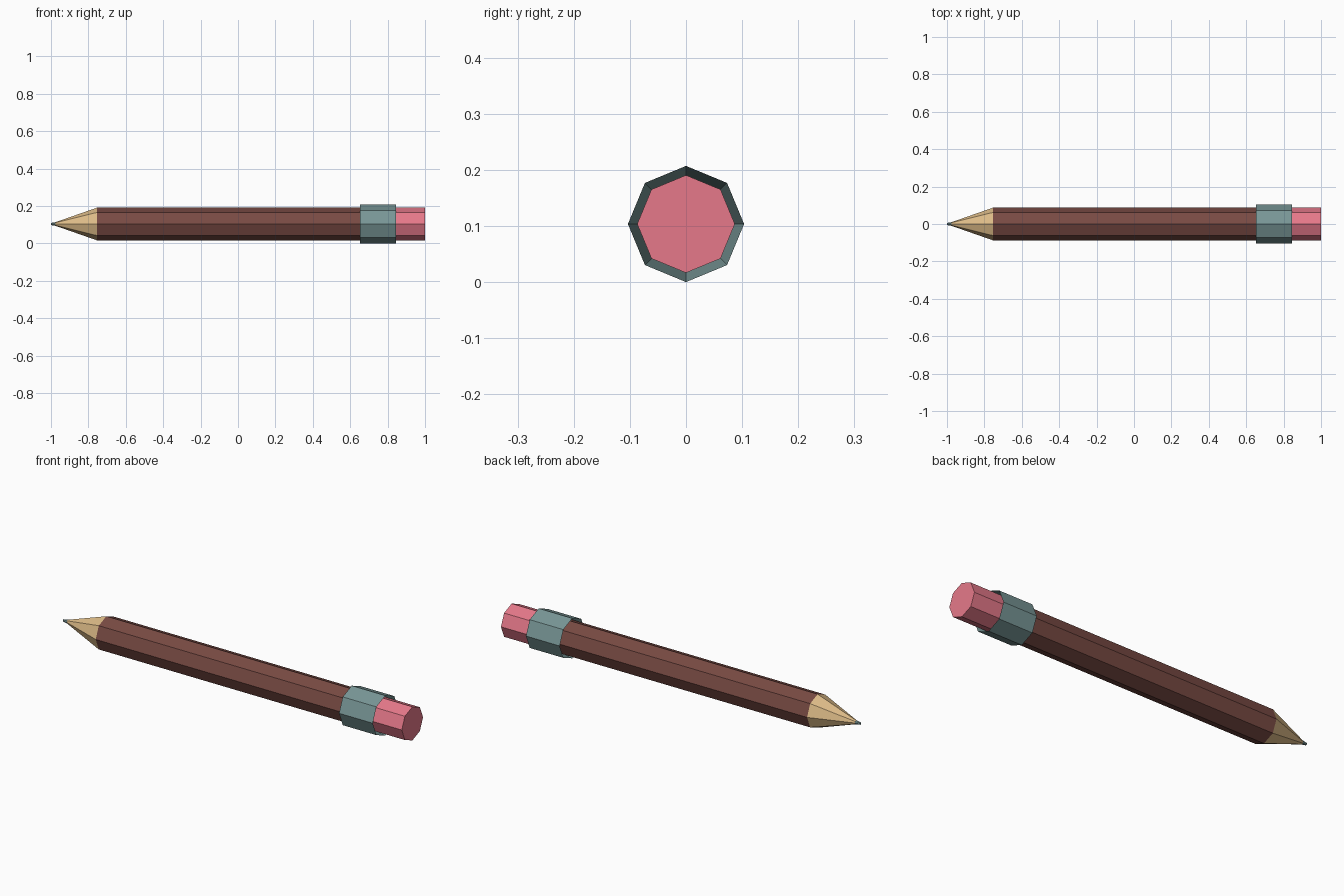
import bpy, math

if "Cube" in bpy.data.objects:
    bpy.data.objects.remove(bpy.data.objects["Cube"])

SIDES = 8
AXIS_Z = 0.1035


def material(name, rgb):
    # sRGB 0-255 to linear
    lin = [((c / 255 + 0.055) / 1.055) ** 2.4 for c in rgb]
    m = bpy.data.materials.new(name)
    m.diffuse_color = (*lin, 1)
    m.use_nodes = True
    m.node_tree.nodes["Principled BSDF"].inputs["Base Color"].default_value = m.diffuse_color
    return m


def lathe(name, profile, mat, cap_start=False, cap_end=False):
    """Octagonal part along x; profile is a list of (x, radius)."""
    verts, faces = [], []
    for x, r in profile:
        for i in range(SIDES):
            a = math.tau * i / SIDES
            verts.append((x, r * math.cos(a), AXIS_Z + r * math.sin(a)))
    for k in range(len(profile) - 1):
        for i in range(SIDES):
            j = (i + 1) % SIDES
            a, b = k * SIDES, (k + 1) * SIDES
            faces.append((a + i, b + i, b + j, a + j))
    if cap_start:
        faces.append(tuple(range(SIDES)))
    if cap_end:
        n = (len(profile) - 1) * SIDES
        faces.append(tuple(range(n, n + SIDES)))
    # wind every face outwards from the part's solid side
    mesh = bpy.data.meshes.new(name)
    mesh.from_pydata(verts, [], [f[::-1] for f in faces])
    import bmesh
    bm = bmesh.new()
    bm.from_mesh(mesh)
    bmesh.ops.recalc_face_normals(bm, faces=bm.faces)
    bm.to_mesh(mesh)
    bm.free()
    mesh.materials.append(mat)
    ob = bpy.data.objects.new(name, mesh)
    bpy.context.collection.objects.link(ob)
    return ob


paint = material("brown paint", (120, 74, 67))
wood = material("bare wood", (222, 188, 136))
metal = material("grey metal", (120, 150, 150))
rubber = material("pink rubber", (230, 121, 138))

R, RF = 0.087, 0.1035
# lead point and sharpened wood
lead = lathe("lead_tip", [(-1.0, 0.006), (-0.975, 0.010)], metal, True, True)
cone = lathe("sharpened_wood", [(-0.975, 0.010), (-0.755, R)], wood, True, True)
# painted shaft
shaft = lathe("shaft", [(-0.755, R), (0.75, R)], paint, True, True)
# ferrule: outer band whose inside tapers down to the shaft at its middle
ferrule = lathe("ferrule", [(0.75, R), (0.652, RF), (0.845, RF), (0.75, R)], metal)
# eraser
eraser = lathe("eraser", [(0.75, R), (1.0, R)], rubber, True, True)
